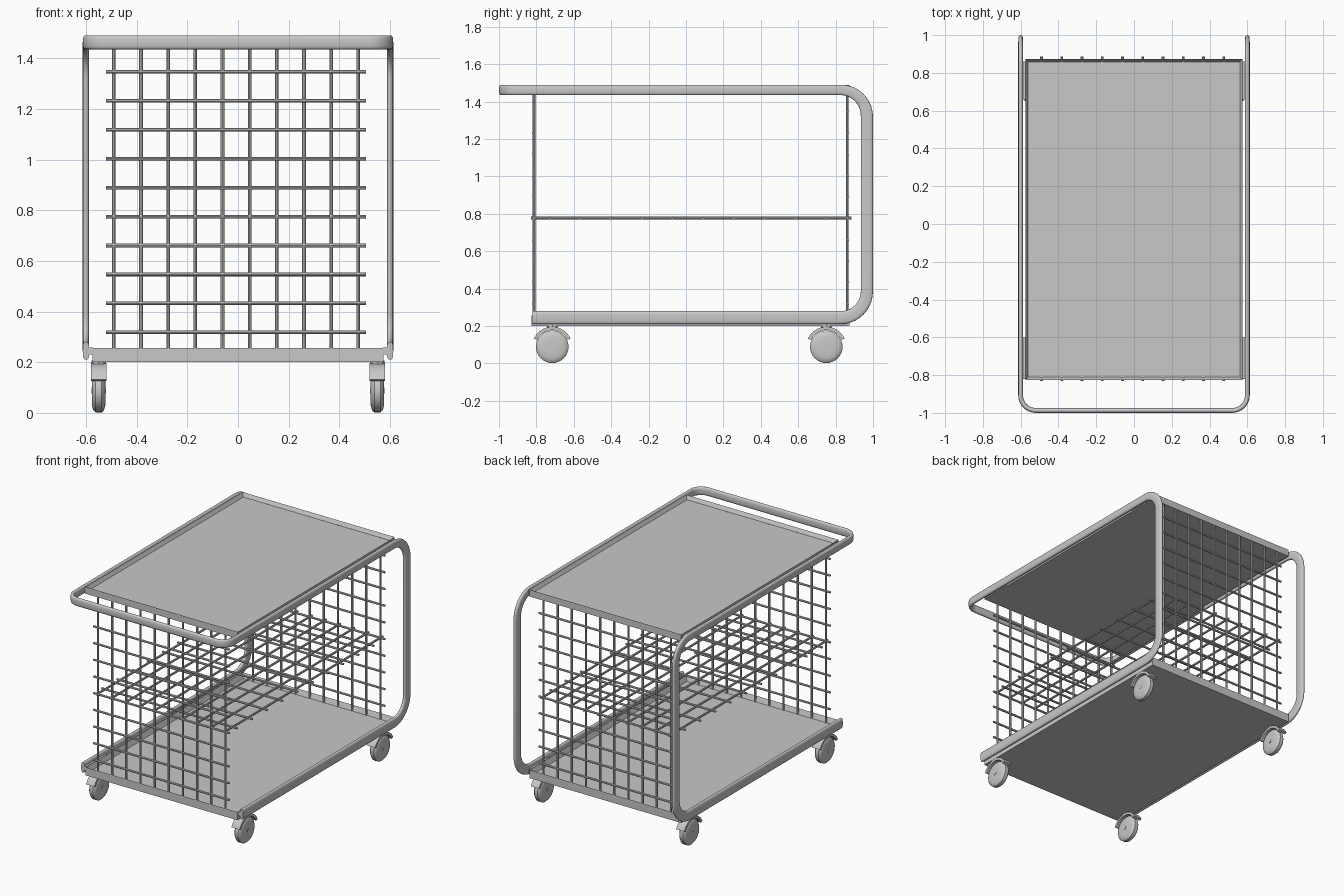
import bpy, bmesh
from math import sin, cos, pi, radians, copysign
from mathutils import Vector, Matrix

cube = bpy.data.objects.get("Cube")
if cube:
    bpy.data.objects.remove(cube, do_unlink=True)

grey = bpy.data.materials.new("grey_metal")
grey.use_nodes = True
colour = (0.58, 0.58, 0.58, 1)
grey.diffuse_color = colour
grey.node_tree.nodes["Principled BSDF"].inputs["Base Color"].default_value = colour


def finish(name, bm, smooth=True):
    bmesh.ops.recalc_face_normals(bm, faces=bm.faces)
    mesh = bpy.data.meshes.new(name)
    bm.to_mesh(mesh)
    bm.free()
    mesh.materials.append(grey)
    obj = bpy.data.objects.new(name, mesh)
    bpy.context.collection.objects.link(obj)
    if smooth:
        bpy.ops.object.select_all(action='DESELECT')
        obj.select_set(True)
        bpy.context.view_layer.objects.active = obj
        bpy.ops.object.shade_smooth_by_angle(angle=radians(40))
    return obj


def skin(bm, rings):
    """Join rings of points into a capped tube."""
    loops = [[bm.verts.new(p) for p in ring] for ring in rings]
    n = len(loops[0])
    for a, b in zip(loops, loops[1:]):
        for i in range(n):
            j = (i + 1) % n
            bm.faces.new((a[i], a[j], b[j], b[i]))
    bm.faces.new(loops[0])
    bm.faces.new(loops[-1])


def box(bm, lo, hi):
    lo, hi = Vector(lo), Vector(hi)
    m = Matrix.Translation((lo + hi) / 2) @ Matrix.Diagonal((*(hi - lo), 1))
    return bmesh.ops.create_cube(bm, size=1, matrix=m)["verts"]


def rod(bm, a, b, r=0.0072):
    a, b = Vector(a), Vector(b)
    turn = (b - a).to_track_quat('Z', 'Y').to_matrix().to_4x4()
    bmesh.ops.create_cone(bm, cap_ends=True, segments=8, radius1=r, radius2=r,
                          depth=(b - a).length,
                          matrix=Matrix.Translation((a + b) / 2) @ turn)


# Bent frame: flattened tube along both sides and round the front handle
X, Y, R, C = 0.6, 0.967, 0.14, 0.08
LOW, TOP = 0.245, 1.4625
side = Vector((1, 0, 0))
steps = [i / 10 for i in range(11)]
path = [(Vector((X, -0.82, LOW)), side, Vector((0, 0, -1)), 0.035)]
for t in steps:
    a = (t - 1) * pi / 2
    d = Vector((0, cos(a), sin(a)))
    path.append((Vector((X, Y - R, LOW + R)) + d * R, side, d, 0.035 - 0.0025 * t))
for t in steps:
    a = t * pi / 2
    d = Vector((0, cos(a), sin(a)))
    path.append((Vector((X, Y - R, TOP - R)) + d * R, side, d, 0.0325 - 0.005 * t))
for t in steps:
    a = -t * pi / 2
    d = Vector((cos(a), sin(a), 0))
    path.append((Vector((X - C, C - 0.987, TOP)) + d * C, d, Vector((0, 0, 1)), 0.0275))
flip = Matrix.Diagonal((-1, 1, 1))
path += [(flip @ p, flip @ thin, wide, w) for p, thin, wide, w in reversed(path)]


def oval(k, n=20):
    a = 2 * pi * k / n
    return [copysign(abs(v) ** 0.7, v) for v in (cos(a), sin(a))]


bm = bmesh.new()
skin(bm, [[p + thin * 0.0128 * oval(k)[0] + wide * w * oval(k)[1] for k in range(20)]
          for p, thin, wide, w in path])
finish("bent_frame", bm)


# Trays with a raised rim
def tray(name, z0, z1, depth):
    bm = bmesh.new()
    box(bm, (-0.575, -0.825, z0), (0.575, 0.873, z1))
    bm.normal_update()
    top = max(bm.faces, key=lambda f: f.calc_center_median().z)
    bmesh.ops.inset_region(bm, faces=[top], thickness=0.02)
    bmesh.ops.translate(bm, verts=top.verts, vec=(0, 0, -depth))
    finish(name, bm, False)


tray("top_tray", 1.442, 1.489, 0.025)
tray("bottom_tray", 0.2, 0.256, 0.035)

# Fixing plates between trays and frame
bm = bmesh.new()
for s in (-1, 1):
    for y0, y1 in ((-0.82, -0.6), (0.66, 0.86)):
        for z in (0.23, 1.45):
            box(bm, (s * 0.581 - 0.008, y0, z), (s * 0.581 + 0.008, y1, z + 0.028))
finish("fixing_plates", bm, False)

# Wire grids: two upright panels and the middle shelf
columns = [-0.49 + 0.1072 * i for i in range(10)]
rows = [0.318 + 0.1142 * i for i in range(10)]
for name, y, out in (("front_grid", -0.813, -1), ("back_grid", 0.862, 1)):
    bm = bmesh.new()
    for x in columns:
        rod(bm, (x, y, 0.22), (x, y, 1.465))
    for z in rows:
        rod(bm, (-0.52, y + out * 0.004, z), (0.506, y + out * 0.004, z))
    finish(name, bm)

bm = bmesh.new()
for x in columns:
    rod(bm, (x, -0.83, 0.778), (x, 0.886, 0.778))
for i in range(10):
    y = -0.73 + 0.1642 * i
    rod(bm, (-0.52, y, 0.774), (0.506, y, 0.774))
finish("wire_shelf", bm)

# Casters: rounded wheel, curved fender and stem
wheel = [(-0.027, 0.03), (-0.026, 0.062), (-0.021, 0.078), (-0.012, 0.087),
         (0.012, 0.087), (0.021, 0.078), (0.026, 0.062), (0.027, 0.03)]
for sx, xs in (("right", -0.55), ("left", 0.55)):
    for sy, yc in (("front", -0.715), ("back", 0.75)):
        centre = Vector((xs, yc, 0.089))
        bm = bmesh.new()
        skin(bm, [[centre + Vector((x, r * cos(k * pi / 16), r * sin(k * pi / 16)))
                   for k in range(32)] for x, r in wheel])
        finish(f"{sy}_{sx}_wheel", bm)
        bm = bmesh.new()
        arc = [radians(-66 + 132 * i / 16) for i in range(17)]
        skin(bm, [[centre + Vector((x, r * sin(a), r * cos(a)))
                   for x, r in ((-0.031, 0.09), (0.031, 0.09), (0.031, 0.107), (-0.031, 0.107))]
                  for a in arc])
        rod(bm, centre + Vector((0, 0, 0.095)), centre + Vector((0, 0, 0.118)), 0.028)
        rod(bm, centre - side * 0.029, centre + side * 0.029, 0.012)
        finish(f"{sy}_{sx}_fender", bm)
